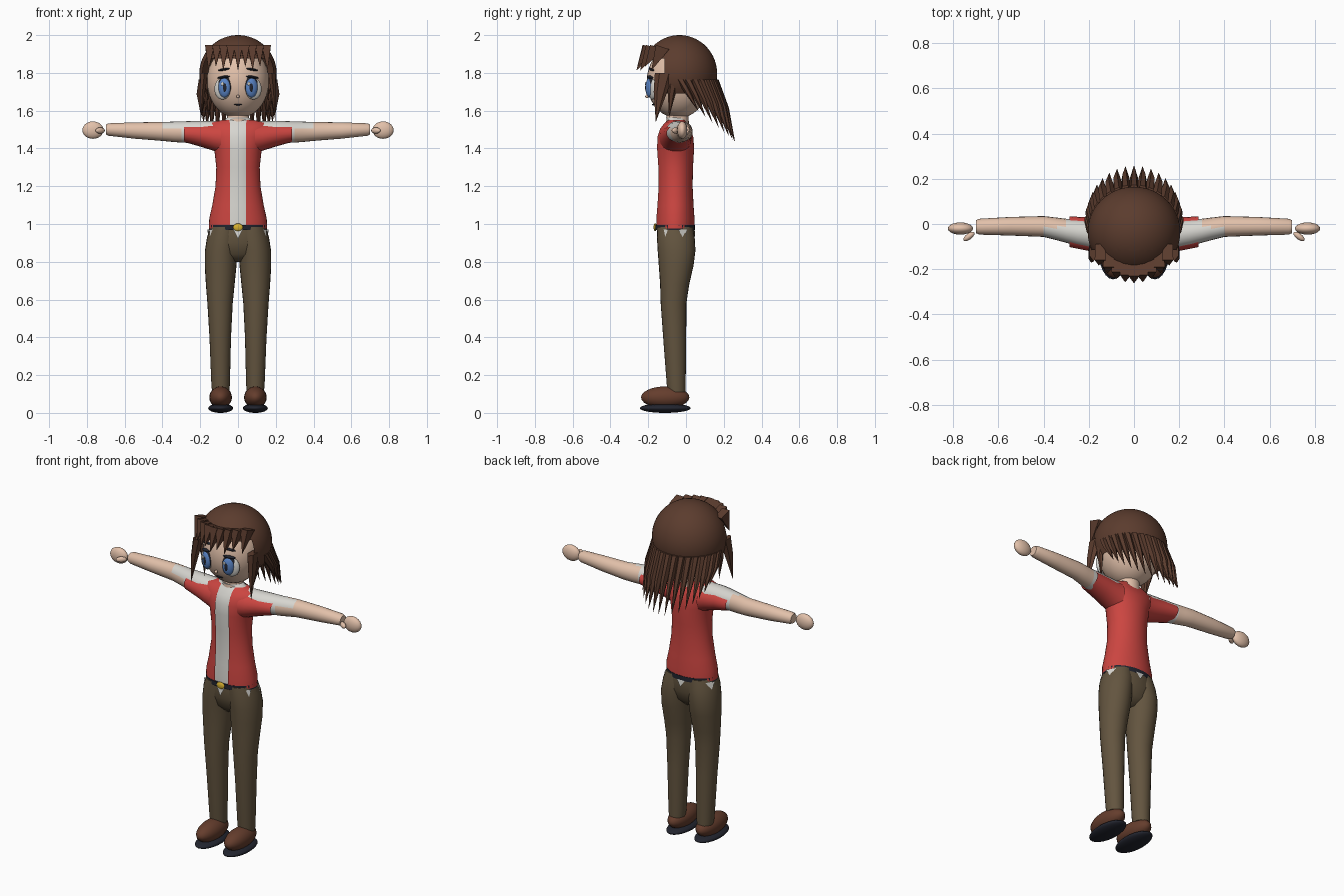
import bpy, bmesh, math
from mathutils import Vector, Matrix

if "Cube" in bpy.data.objects:
    bpy.data.objects.remove(bpy.data.objects["Cube"])

COLOURS = {
    "hair_brown": (.105, .045, .027), "jacket_red": (.60, .06, .052),
    "trouser_olive": (.125, .09, .05), "skin": (.76, .53, .40),
    "shirt_white": (.68, .67, .63), "shoe_brown": (.13, .047, .026),
    "near_black": (.016, .018, .028), "eye_blue": (.10, .23, .56),
    "buckle_gold": (.70, .45, .03),
}
MATS = {}
for key, c in COLOURS.items():
    MATS[key] = bpy.data.materials.new(key)
    MATS[key].diffuse_color = (*c, 1)


def finish(name, bm, *mats, angle=50, fix=True):
    if fix:
        bmesh.ops.recalc_face_normals(bm, faces=bm.faces[:])
    me = bpy.data.meshes.new(name)
    bm.to_mesh(me)
    bm.free()
    for m in mats:
        me.materials.append(MATS[m])
    me.shade_smooth()
    me.set_sharp_from_angle(angle=math.radians(angle))
    ob = bpy.data.objects.new(name, me)
    bpy.context.collection.objects.link(ob)
    return ob


def loft(rings, closed=True, caps=True):
    """Skin a list of point rings."""
    bm = bmesh.new()
    vs = [[bm.verts.new(p) for p in r] for r in rings]
    n = len(vs[0])
    for a, b in zip(vs, vs[1:]):
        for i in range(n if closed else n - 1):
            j = (i + 1) % n
            bm.faces.new((a[i], a[j], b[j], b[i]))
    if caps and closed:
        bm.faces.new(vs[0])
        bm.faces.new(vs[-1])
    return bm


def level(z, cx, cy, rx, ry, n=24, gap=0):
    """Horizontal ellipse; gap leaves an opening of that half width at the front."""
    if gap:
        g = math.asin(min(.95, gap / rx))
        angs = [g + (2 * math.pi - 2 * g) * i / n for i in range(n + 1)]
    else:
        angs = [2 * math.pi * i / n for i in range(n)]
    return [Vector((cx + rx * math.sin(a), cy - ry * math.cos(a), z)) for a in angs]


def across(x, cy, cz, ry, rz, n=20):
    """Ellipse facing along x."""
    return [Vector((x, cy + ry * math.cos(2 * math.pi * i / n),
                    cz + rz * math.sin(2 * math.pi * i / n))) for i in range(n)]


def ball(name, mat, loc, size, rot=(0, 0, 0), seg=20):
    bm = bmesh.new()
    bmesh.ops.create_uvsphere(bm, u_segments=seg, v_segments=seg // 2 + 2, radius=1)
    ob = finish(name, bm, mat)
    ob.location, ob.scale, ob.rotation_euler = loc, size, rot
    return ob


def spike(bm, pts, out, wide, deep, n=6):
    """Tapering hair strand along three points, widened across the out direction."""
    side = Vector((-out.y, out.x, 0))
    rings = []
    for p, s in zip(pts[:-1], (1, .72)):
        rings.append([bm.verts.new(Vector(p) + side * wide * s * math.cos(2 * math.pi * i / n)
                                   + out * deep * s * math.sin(2 * math.pi * i / n)) for i in range(n)])
    tip = bm.verts.new(pts[-1])
    for i in range(n):
        j = (i + 1) % n
        bm.faces.new((rings[0][i], rings[0][j], rings[1][j], rings[1][i]))
        bm.faces.new((rings[1][i], rings[1][j], tip))
    bm.faces.new(rings[0])


# Head and neck
ball("head", "skin", (0, -.043, 1.755), (.165, .165, .195), seg=32)
finish("neck", loft([level(z, 0, -.045, r, r) for z, r in ((1.5, .062), (1.63, .055))]), "skin")

# Hair cap with an opening for the face
bm = bmesh.new()
bmesh.ops.create_uvsphere(bm, u_segments=48, v_segments=36, radius=1,
                          matrix=Matrix.Translation((0, -.035, 1.795)) @ Matrix.Diagonal((.205, .2, .205, 1)))
for co, no in (((0, -.115, 0), (0, 1, 0)), ((0, 0, 1.875), (0, 0, 1)), ((0, 0, 1.69), (0, 0, 1))):
    bmesh.ops.bisect_plane(bm, geom=bm.verts[:] + bm.edges[:] + bm.faces[:], plane_co=co, plane_no=no)
gone = [f for f in bm.faces if (c := f.calc_center_median()).z < 1.69 or (c.y < -.115 and c.z < 1.875)]
bmesh.ops.delete(bm, geom=gone, context="FACES")
finish("hair_cap", bm, "hair_brown", fix=False)

# Back hair strands fanned around the skull
bm = bmesh.new()
for i in range(17):
    a = math.radians(-88 + 11 * i)
    out = Vector((math.sin(a), math.cos(a), 0))
    c = math.cos(a)
    tip = (.2 * math.sin(a), .06 + .2 * c, 1.60 - .165 * c)
    base = Vector((0, -.035, 1.765)) + out * .178
    mid = base.lerp(Vector(tip), .45) + out * .01
    spike(bm, (base, mid, tip), out, .024, .034)
finish("back_hair", bm, "hair_brown", angle=35)

# Fringe strands jutting forward, then down
bm = bmesh.new()
for i in range(9):
    x = -.15 + .0375 * i
    k = 1 - (x / .24) ** 2
    drop = .02 * (i % 2)
    root = [bm.verts.new(p) for p in ((x - .024, -.05 - .18 * k, 1.948), (x + .024, -.05 - .18 * k, 1.948),
                                      (x + .022, .0 - .145 * k, 1.925), (x - .022, .0 - .145 * k, 1.925))]
    tip = bm.verts.new((x * 1.04, -.06 - .203 * k, 1.812 + drop))
    bm.faces.new(root)
    for j in range(4):
        bm.faces.new((root[j], root[(j + 1) % 4], tip))
finish("fringe", bm, "hair_brown", angle=20)

# Side locks beside the face
bm = bmesh.new()
for s in (-1, 1):
    spike(bm, ((s * .178, -.115, 1.80), (s * .188, -.135, 1.70), (s * .198, -.16, 1.54)),
          Vector((s, 0, 0)), .05, .022)
    spike(bm, ((s * .18, -.06, 1.78), (s * .175, -.075, 1.70), (s * .155, -.09, 1.56)),
          Vector((s, 0, 0)), .03, .02)
finish("side_locks", bm, "hair_brown", angle=35)

# Facial features
for s, tag in ((-1, "right"), (1, "left")):
    turn = s * .35
    ball(tag + "_eye_white", "shirt_white", (s * .082, -.178, 1.715), (.046, .018, .056), (0, 0, turn))
    ball(tag + "_eye_outline", "near_black", (s * .072, -.188, 1.728), (.037, .017, .058), (0, 0, turn))
    ball(tag + "_iris", "eye_blue", (s * .072, -.193, 1.722), (.033, .02, .052), (0, 0, turn))
    ball(tag + "_pupil", "near_black", (s * .07, -.206, 1.722), (.013, .01, .028), (0, 0, turn))
    ball(tag + "_eye_glint", "shirt_white", (s * .07 - .012, -.212, 1.742), (.008, .005, .01), (0, 0, turn), 10)
    ball(tag + "_lash", "near_black", (s * .076, -.19, 1.777), (.036, .014, .007), (0, s * .12, turn), 12)
    ball(tag + "_eyebrow", "near_black", (s * .075, -.183, 1.818), (.034, .01, .006), (0, s * .15, turn), 12)
ball("mouth", "near_black", (0, -.172, 1.632), (.021, .008, .004), seg=12)
ball("nose", "skin", (0, -.206, 1.675), (.009, .01, .009), seg=10)

# Shirt body and collar
TORSO = ((.975, .15, .1), (1.03, .148, .1), (1.1, .132, .095), (1.2, .115, .09), (1.3, .111, .092),
         (1.4, .122, .098), (1.46, .15, .094), (1.505, .165, .078), (1.535, .15, .055))
finish("shirt", loft([level(z, 0, -.058, rx - .006, ry - .004, 32) for z, rx, ry in TORSO]
                     + [level(1.55, 0, -.05, .07, .05, 32), level(1.565, 0, -.048, .056, .058, 32)]),
       "shirt_white")

# Open jacket shell and its sleeves
ob = finish("jacket", loft([level(z, 0, -.058, rx + .004, ry + .003, 36, .043) for z, rx, ry in TORSO]
                           + [level(1.55, 0, -.05, .085, .05, 36, .046)], closed=False), "jacket_red", fix=False)
for s, tag in ((-1, "right"), (1, "left")):
    sleeve = loft([across(s * x, y, z, ry, rz) for x, y, z, ry, rz in
                   ((.09, -.055, 1.455, .085, .085), (.13, -.053, 1.46, .08, .072), (.2, -.045, 1.472, .074, .062),
                    (.285, -.034, 1.48, .068, .046))], caps=False)
    finish(tag + "_sleeve", sleeve, "jacket_red")

    # Arm, white where the shirt sleeve covers it
    arm = loft([across(s * x, y, z, ry, rz) for x, y, z, ry, rz in
                ((.08, -.05, 1.485, .06, .06), (.2, -.045, 1.486, .062, .06), (.25, -.038, 1.487, .058, .058),
                 (.3, -.03, 1.487, .053, .056), (.34, -.022, 1.488, .05, .054), (.4, -.011, 1.49, .046, .05),
                 (.55, -.01, 1.495, .041, .043), (.685, -.012, 1.5, .035, .033), (.7, -.012, 1.5, .028, .026))])
    arm.normal_update()
    for f in arm.faces:
        c = f.calc_center_median()
        covered = abs(c.x) < .3 or (abs(c.x) < .38 and c.z > 1.5 and c.y < -.01)
        f.material_index = 1 if covered else 0
    finish(tag + "_arm", arm, "skin", "shirt_white")
    ball(tag + "_hand", "skin", (s * .768, -.02, 1.497), (.056, .027, .046))
    ball(tag + "_thumb", "skin", (s * .73, -.055, 1.495), (.03, .014, .016), (0, 0, -s * .65), 14)

    # Trouser leg
    finish(tag + "_trouser_leg", loft([level(z, s * x, y, rx, ry) for z, x, y, rx, ry in
           ((.11, .092, -.05, .045, .048), (.15, .092, -.052, .049, .05), (.4, .094, -.06, .057, .061),
            (.58, .095, -.066, .067, .068), (.68, .094, -.06, .076, .077), (.78, .092, -.052, .084, .092),
            (.86, .089, -.05, .086, .1), (.93, .078, -.054, .086, .1), (.985, .07, -.058, .075, .094))]),
           "trouser_olive")

    # Shoe and sole
    ball(tag + "_shoe", "shoe_brown", (s * .092, -.11, .082), (.06, .128, .058))
    ball(tag + "_sole", "near_black", (s * .092, -.11, .025), (.066, .135, .025), seg=24)

# Seat of the trousers, belt and buckle
finish("trouser_seat", loft([level(z, 0, -.053, rx, ry) for z, rx, ry in
       ((.80, .07, .04), (.84, .14, .08), (.9, .166, .098), (.95, .158, .1), (.99, .146, .098))]), "trouser_olive")
finish("belt", loft([level(z, 0, -.058, .153, .105, 32) for z in (.968, .995)]), "near_black")
ball("buckle", "buckle_gold", (0, -.163, .983), (.026, .009, .02), seg=16)

# Shirt tails showing in points below the belt
bm = bmesh.new()
for deg, w, drop in ((0, 9, .05), (62, 7, .04), (-62, 7, .04), (112, 14, .045), (-112, 14, .045), (180, 9, .04)):
    pts = []
    for da, z, r in ((-w, .972, 1), (w, .972, 1), (0, .972 - drop, 1.03)):
        a = math.radians(deg + da)
        pts.append(bm.verts.new((.164 * r * math.sin(a), -.057 - .108 * r * math.cos(a), z)))
    bm.faces.new(pts)
finish("shirt_tails", bm, "shirt_white", fix=False)

for m in bpy.data.materials:
    if m.users and not m.is_grease_pencil:
        m.use_nodes = True
        m.node_tree.nodes["Principled BSDF"].inputs["Base Color"].default_value = m.diffuse_color
